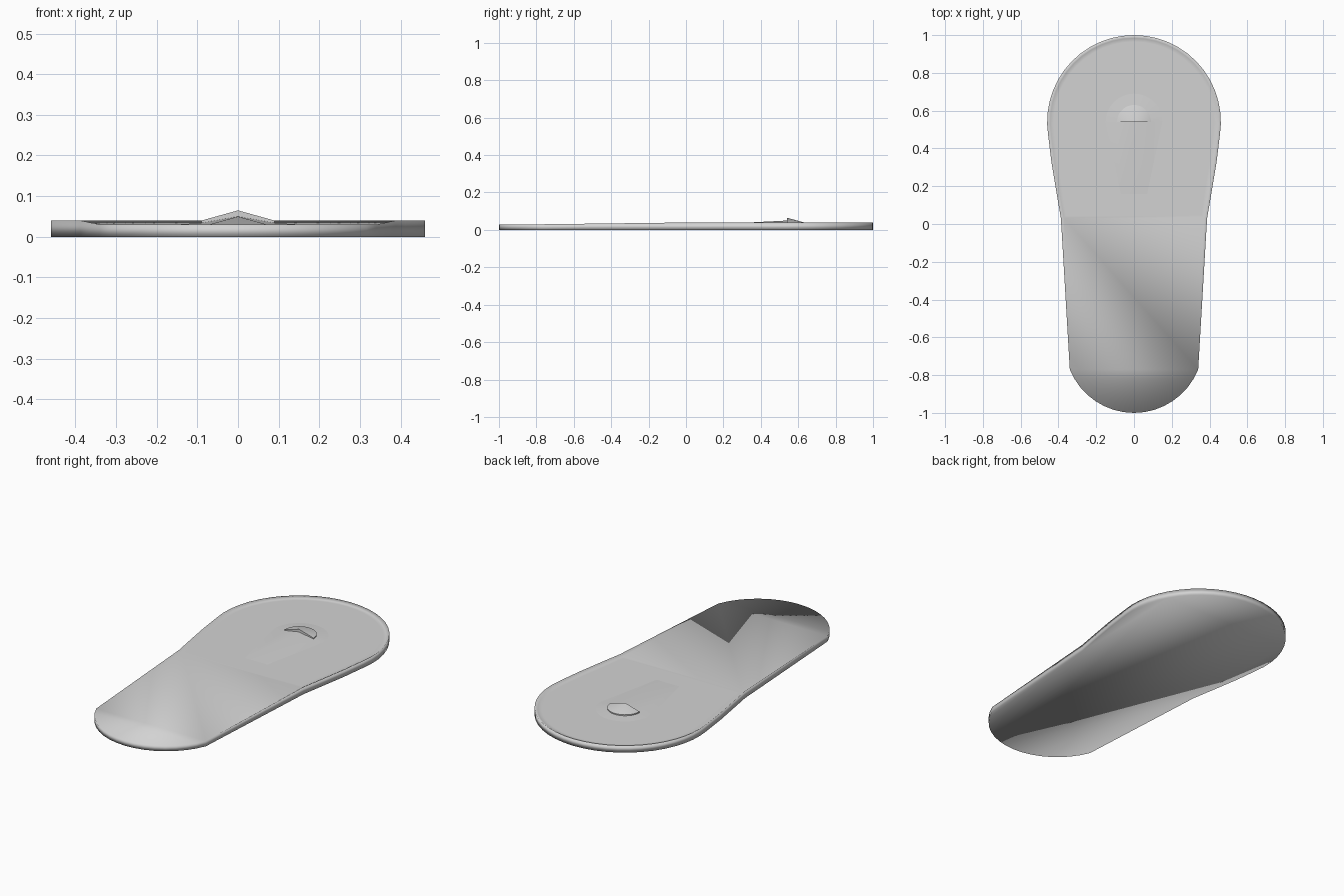
import bpy, bmesh, math
from mathutils import Vector

cube = bpy.data.objects.get("Cube")
if cube:
    bpy.data.objects.remove(cube, do_unlink=True)

grey = bpy.data.materials.new("plain_grey")
grey.use_nodes = True
GREY = (0.65, 0.65, 0.65, 1)
grey.diffuse_color = GREY
grey.node_tree.nodes["Principled BSDF"].inputs["Base Color"].default_value = GREY

FLOOR, RIM, WIDTH = 0.03, 0.01, 0.016
CORNER_Y, WAIST_Y = -0.77, 0.03


def finish(bm, name):
    mesh = bpy.data.meshes.new(name)
    bm.to_mesh(mesh)
    bm.free()
    mesh.materials.append(grey)
    obj = bpy.data.objects.new(name, mesh)
    bpy.context.collection.objects.link(obj)
    for p in mesh.polygons:
        p.use_smooth = True
    return obj


def arc(cy, r, a0, a1, n):
    angles = [math.radians(a0 + (a1 - a0) * i / n) for i in range(n + 1)]
    return [Vector((r * math.cos(a), cy + r * math.sin(a))) for a in angles]


# Half outline from the narrow tip to the wide end, then mirrored
half = arc(-0.634, 0.366, -90, -21.8, 8)
half += [Vector(p) for p in ((0.387, WAIST_Y), (0.411, 0.17), (0.436, 0.32))]
half += arc(0.54, 0.46, -9, 90, 13)
outline = half + [Vector((-p.x, p.y)) for p in reversed(half[1:-1])]
count = len(outline)


def growth(y):
    return min(1, max(0, (y - CORNER_Y) / (WAIST_Y - CORNER_Y)))


# Plate: outer wall, rim sloping to a flat floor, flat underside
bm = bmesh.new()
under, top, inner = [], [], []
for i, p in enumerate(outline):
    g = growth(p.y)
    under.append(bm.verts.new((p.x, p.y, 0)))
    top.append(bm.verts.new((p.x, p.y, FLOOR + RIM * g)))
    if g < 0.02:
        inner.append(top[-1])
    else:
        along = (outline[(i + 1) % count] - outline[i - 1]).normalized()
        q = p + Vector((-along.y, along.x)) * WIDTH * g
        inner.append(bm.verts.new((q.x, q.y, FLOOR)))

for i in range(count):
    j = (i + 1) % count
    bm.faces.new((under[i], under[j], top[j], top[i]))
    ring = list(dict.fromkeys((top[i], top[j], inner[j], inner[i])))
    if len(ring) > 2:
        bm.faces.new(ring)
bm.faces.new(list(reversed(under)))

# Floor: strips across the narrow half, one panel for the wide half
waist = next(i for i, p in enumerate(half) if abs(p.y - WAIST_Y) < 0.001)
for i in range(waist):
    ring = [inner[i], inner[i + 1], inner[-i - 1], inner[-i]]
    bm.faces.new(list(dict.fromkeys(ring)))
panel = bm.faces.new(inner[waist:count - waist + 1])
bm.normal_update()
bmesh.ops.inset_region(bm, faces=[panel], thickness=0.02)
bmesh.ops.recalc_face_normals(bm, faces=bm.faces[:])
finish(bm, "plate")

# Thumb catch: half cone with a small step and skirt, and a long ramp in front
CY, BASE = 0.54, 0.034
bm = bmesh.new()


def ring(r, z):
    return [bm.verts.new((p.x, p.y, z)) for p in arc(CY, r, 0, 180, 16)]


apex = bm.verts.new((0, CY, 0.065))
edge, step, skirt = ring(0.09, 0.04), ring(0.09, BASE), ring(0.15, FLOOR + 0.0003)
for i in range(len(edge) - 1):
    bm.faces.new((apex, edge[i], edge[i + 1]))
    for a, b in ((edge, step), (step, skirt)):
        bm.faces.new((a[i], b[i], b[i + 1], a[i + 1]))
ridge = bm.verts.new((0, CY, 0.05))
tips = [bm.verts.new((s * 0.07, 0.16, FLOOR + 0.0003)) for s in (1, -1)]
for end, tip in ((0, tips[0]), (-1, tips[1])):
    bm.faces.new((apex, edge[end], step[end], ridge))
    bm.faces.new((ridge, step[end], tip))
    bm.faces.new((step[end], skirt[end], tip))
bm.faces.new((ridge, tips[0], tips[1]))
bmesh.ops.recalc_face_normals(bm, faces=bm.faces[:])
bm.normal_update()
if sum(f.normal.z * f.calc_area() for f in bm.faces) < 0:
    bmesh.ops.reverse_faces(bm, faces=bm.faces[:])
catch = finish(bm, "thumb_catch")
bpy.ops.object.select_all(action="DESELECT")
catch.select_set(True)
bpy.context.view_layer.objects.active = catch
bpy.ops.object.shade_smooth_by_angle(angle=math.radians(35))
